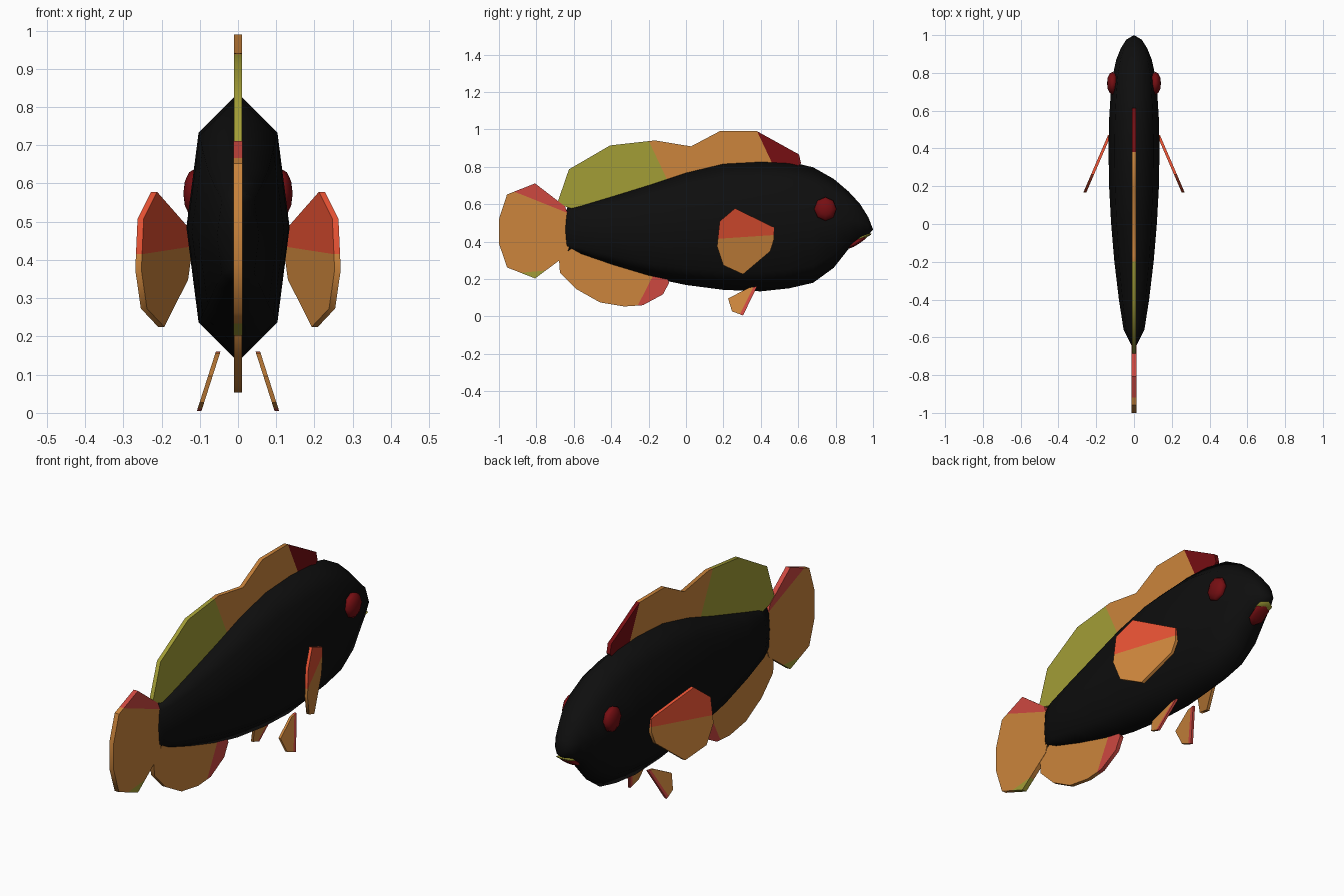
import bpy
import bmesh
import math
from mathutils import Vector, Matrix

cube = bpy.data.objects.get("Cube")
if cube:
    bpy.data.objects.remove(cube, do_unlink=True)


def make_material(name, srgb):
    """Flat colour given as sRGB bytes, stored as linear."""
    color = [(c / 255 / 12.92) if c < 11 else ((c / 255 + 0.055) / 1.055) ** 2.4 for c in srgb]
    color.append(1)
    mat = bpy.data.materials.new(name)
    mat.use_nodes = True
    mat.diffuse_color = color
    mat.node_tree.nodes["Principled BSDF"].inputs["Base Color"].default_value = color
    return mat


black = make_material("body black", (14, 14, 14))
orange = make_material("fin orange", (204, 133, 60))
olive = make_material("fin olive", (162, 157, 54))
dark_red = make_material("dark red", (118, 14, 18))
coral = make_material("fin coral", (206, 72, 64))
vermilion = make_material("fin vermilion", (226, 80, 50))


def finish(bm, name, materials, angle=50):
    """Turn a bmesh into a smooth shaded object."""
    bmesh.ops.recalc_face_normals(bm, faces=bm.faces)
    mesh = bpy.data.meshes.new(name)
    bm.to_mesh(mesh)
    bm.free()
    obj = bpy.data.objects.new(name, mesh)
    bpy.context.collection.objects.link(obj)
    for mat in materials:
        mesh.materials.append(mat)
    bpy.ops.object.select_all(action="DESELECT")
    obj.select_set(True)
    bpy.context.view_layer.objects.active = obj
    bpy.ops.object.shade_smooth_by_angle(angle=math.radians(angle))
    return obj


def fin(name, outline, thickness, inset, patches, place=None):
    """Fin with a sharp rim and a raised middle.

    outline: (y, z) points; patches: (line start, line end, material), where
    the area to the left of the line takes the material; place: maps each
    vertex to its final position.
    """
    bm = bmesh.new()
    face = bm.faces.new([bm.verts.new((0, y, z)) for y, z in outline])
    bmesh.ops.inset_region(bm, faces=[face], thickness=inset,
                           use_boundary=True, use_even_offset=True)
    for vert in face.verts:
        vert.co.x = thickness
    # Second side, welded along the rim
    copy = bmesh.ops.duplicate(bm, geom=bm.verts[:] + bm.edges[:] + bm.faces[:])
    for vert in copy["geom"]:
        if isinstance(vert, bmesh.types.BMVert):
            vert.co.x = -vert.co.x
    bmesh.ops.remove_doubles(bm, verts=bm.verts, dist=0.0005)
    bmesh.ops.triangulate(bm, faces=bm.faces)
    # Cut along each colour border and paint one side of it
    for index, (start, end, _) in enumerate(patches, 1):
        point = Vector((0, *start))
        normal = Vector((0, start[1] - end[1], end[0] - start[0]))
        bmesh.ops.bisect_plane(bm, geom=bm.verts[:] + bm.edges[:] + bm.faces[:],
                               plane_co=point, plane_no=normal, dist=0.0005)
        for f in bm.faces:
            if (f.calc_center_median() - point).dot(normal) > 0:
                f.material_index = index
    if place:
        for vert in bm.verts:
            vert.co = place(vert.co)
    return finish(bm, name, [orange] + [patch[2] for patch in patches])


def blob(name, mat, location, scale, rotation, segments=8):
    """Low-poly ellipsoid with its poles along local z."""
    bm = bmesh.new()
    bmesh.ops.create_uvsphere(bm, u_segments=segments, v_segments=6, radius=1)
    matrix = Matrix.LocRotScale(Vector(location), rotation.to_quaternion(), Vector(scale))
    bmesh.ops.transform(bm, matrix=matrix, verts=bm.verts)
    return finish(bm, name, [mat], 80)


# Body: eight-sided rings along y, as (y, top, bottom, half width)
rings = [
    (-.635, .582, .345, .018), (-.56, .6, .325, .055), (-.4, .648, .27, .08),
    (-.2, .71, .21, .104), (0, .777, .168, .121), (.2, .825, .142, .132),
    (.4, .836, .134, .135), (.55, .828, .15, .132), (.68, .797, .18, .124),
    (.79, .735, .26, .112), (.87, .667, .362, .094), (.93, .602, .41, .07),
    (.975, .53, .435, .042),
]
bm = bmesh.new()
loops = []
for y, top, bottom, width in rings:
    middle, half = (top + bottom) / 2, (top - bottom) / 2
    loop = []
    for k in range(8):
        angle = k * math.pi / 4
        fullness = 1.08 if k % 2 else 1
        loop.append(bm.verts.new((width * fullness * math.sin(angle), y,
                                  middle + half * math.cos(angle))))
    loops.append(loop)
for a, b in zip(loops, loops[1:]):
    for k in range(8):
        n = (k + 1) % 8
        bm.faces.new((a[k], a[n], b[n], b[k]))
for loop, tip in ((loops[0], (0, -.665, .465)), (loops[-1], (0, 1, .465))):
    pole = bm.verts.new(tip)
    for k in range(8):
        bm.faces.new((loop[k], loop[(k + 1) % 8], pole))
finish(bm, "body", [black], 100)

# Mouth under the snout, with an olive upper lip
tilt = Matrix.Rotation(math.radians(34), 3, "X")
blob("mouth", dark_red, (0, .92, .401), (.045, .066, .013), tilt, 6)
blob("upper_lip", olive, (0, .95, .425), (.045, .045, .008),
     Matrix.Rotation(math.radians(22), 3, "X"), 6)

# Fins along the middle
fin("dorsal_fin",
    [(-.69, .6), (-.55, .56), (0, .64), (.5, .7), (.615, .82), (.604, .866),
     (.38, .99), (.18, .99), (.027, .909), (-.166, .941), (-.406, .914), (-.626, .786)],
    .01, .045,
    [((-.11, .75), (-.2, .94), olive), ((.38, .99), (.46, .82), dark_red)])
fin("tail_fin",
    [(-.647, .588), (-.807, .711), (-.957, .652), (-1, .52), (-1, .39),
     (-.957, .262), (-.807, .203), (-.636, .33), (-.6, .465)],
    .012, .06,
    [((-.936, .674), (-.64, .556), coral), ((-.7, .25), (-.92, .23), olive)])
fin("anal_fin",
    [(-.68, .316), (-.674, .235), (-.583, .144), (-.46, .075), (-.33, .053),
     (-.23, .06), (-.123, .118), (-.09, .18), (-.12, .25), (-.4, .34), (-.6, .37)],
    .01, .045,
    [((-.18, .21), (-.257, .06), coral)])

# Paired fins and eyes
for side, label in ((1, "left"), (-1, "right")):
    def swept_back(co):
        return Vector((side * (.13 + .43 * (.47 - co.y) + co.x), co.y, co.z))

    def splayed_down(co):
        return Vector((side * (.052 + .32 * (.16 - co.z) + co.x), co.y, co.z))

    fin(label + "_pectoral_fin",
        [(.47, .476), (.262, .578), (.18, .508), (.166, .374),
         (.2, .273), (.305, .225), (.45, .348), (.47, .41)],
        .008, .035, [((.17, .415), (.47, .435), vermilion)], swept_back)
    fin(label + "_pelvic_fin",
        [(.38, .16), (.34, .155), (.225, .096), (.246, .027), (.305, .005)],
        .006, .015, [((.285, .005), (.36, .155), orange),
                     ((.36, .155), (.285, .005), coral)], splayed_down)
    blob(label + "_eye", dark_red, (side * .113, .745, .574), (.064, .06, .03),
         Matrix.Rotation(math.radians(90), 3, "Y"))
